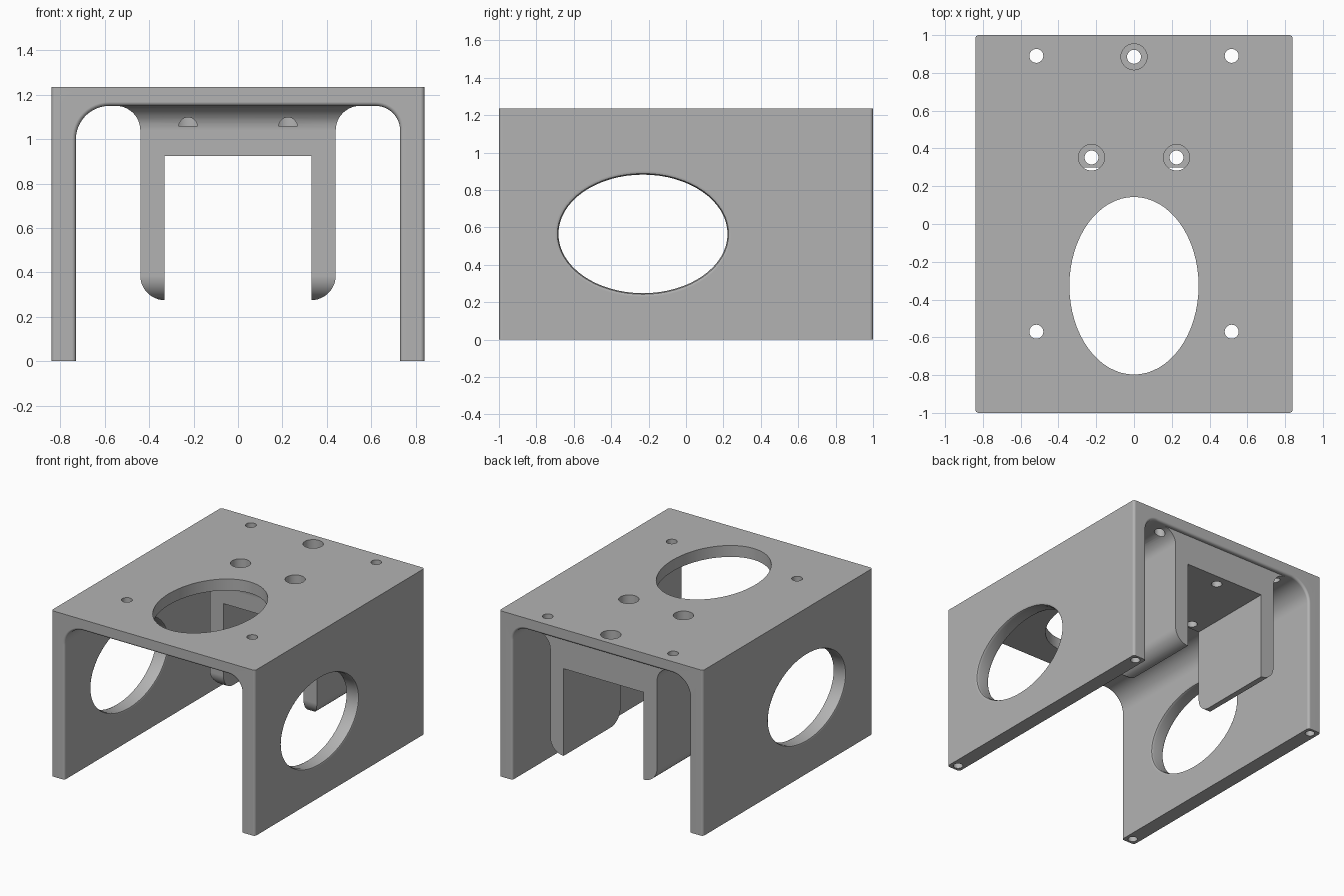
import bpy, bmesh
from math import cos, sin, pi, radians
from mathutils import Vector

cube = bpy.data.objects.get("Cube")
if cube:
    bpy.data.objects.remove(cube, do_unlink=True)

grey = bpy.data.materials.new("plain grey")
grey.use_nodes = True
tone = (0.45, 0.45, 0.45, 1)
grey.diffuse_color = tone
grey.node_tree.nodes["Principled BSDF"].inputs["Base Color"].default_value = tone


def make_object(name, bm):
    bmesh.ops.recalc_face_normals(bm, faces=bm.faces[:])
    mesh = bpy.data.meshes.new(name)
    bm.to_mesh(mesh)
    bm.free()
    mesh.materials.append(grey)
    ob = bpy.data.objects.new(name, mesh)
    bpy.context.collection.objects.link(ob)
    return ob


def arc(cx, cz, r, start, end, n=12):
    return [(cx + r * cos(radians(start + (end - start) * i / n)),
             cz + r * sin(radians(start + (end - start) * i / n))) for i in range(n + 1)]


def prism(points, axis, lo, hi):
    """Extrude a closed profile along the x or y axis."""
    bm = bmesh.new()
    place = (lambda a, z: (lo, a, z)) if axis == "x" else (lambda a, z: (a, lo, z))
    face = bm.faces.new([bm.verts.new(place(*p)) for p in points])
    ext = bmesh.ops.extrude_face_region(bm, geom=[face])
    shift = Vector((hi - lo, 0, 0)) if axis == "x" else Vector((0, hi - lo, 0))
    bmesh.ops.translate(bm, vec=shift,
                        verts=[v for v in ext["geom"] if isinstance(v, bmesh.types.BMVert)])
    return bm


def loft(name, axis, u, v, rings, n=32):
    """Closed cutter from elliptical rings (position, radius u, radius v)."""
    bm = bmesh.new()
    loops = []
    for pos, ru, rv in rings:
        loop = []
        for i in range(n):
            a, b = u + ru * cos(2 * pi * i / n), v + rv * sin(2 * pi * i / n)
            loop.append(bm.verts.new((a, b, pos) if axis == "z" else (pos, a, b)))
        loops.append(loop)
    for p, q in zip(loops, loops[1:]):
        for i in range(n):
            j = (i + 1) % n
            bm.faces.new((p[i], p[j], q[j], q[i]))
    bm.faces.new(loops[0])
    bm.faces.new(loops[-1])
    return make_object(name, bm)


def combine(ob, other, operation):
    mod = ob.modifiers.new("combine", "BOOLEAN")
    mod.operation, mod.object, mod.solver = operation, other, "EXACT"
    bpy.context.view_layer.objects.active = ob
    bpy.ops.object.modifier_apply(modifier=mod.name)
    bpy.data.objects.remove(other, do_unlink=True)


W, IN, TOP, UNDER = 0.84, 0.73, 1.235, 1.15

# Housing: an upside-down channel with filleted inner corners
profile = [(-W, 0), (-W, TOP), (W, TOP), (W, 0), (IN, 0)]
profile += arc(IN - 0.11, UNDER - 0.11, 0.11, 0, 90)
profile += arc(-IN + 0.15, UNDER - 0.15, 0.15, 90, 180)
profile += [(-IN, 0)]
bm = prism(profile, "y", -1, 1)
soft = []
for e in bm.edges:
    a, b = e.verts[0].co, e.verts[1].co
    mid = (a + b) / 2
    if abs(abs(mid.y) - 1) < 0.001:
        inner = abs(mid.x) < IN + 0.01 and mid.z < UNDER + 0.01
        corner = abs(mid.x) > W - 0.01 and abs(a.z - b.z) > 0.5
        if inner or corner:
            soft.append(e)
bmesh.ops.bevel(bm, geom=soft, offset=0.018, segments=4, profile=0.5, affect="EDGES")
housing = make_object("housing", bm)

# Hanging bracket: front outline crossed with side outline
R, OUT, GAP, LOW, ROOF = 0.11, 0.44, 0.33, 0.275, 0.925
half = [(GAP, ROOF), (GAP, LOW)]
half += arc(OUT - R, LOW + R, R, -90, 0)[1:]
half += arc(OUT + R, UNDER - R, R, 180, 90) + [(OUT + R, 1.2)]
outline = half + [(-x, z) for x, z in reversed(half)]
bracket = make_object("bracket", prism(outline, "y", 0.1, 0.97))
FRONT = 0.3
side = [(1.1, 1.2), (1.1, LOW)] + arc(FRONT + R, LOW + R, R, 270, 180)
side += arc(FRONT - R, UNDER - R, R, 0, 90) + [(FRONT - R, 1.2)]
combine(bracket, make_object("bracket_side", prism(side, "x", -0.7, 0.7)), "INTERSECT")
combine(housing, bracket, "UNION")

# Oval openings with softened rims in both side walls
e = 0.02
steps = [(IN - 0.01, e), (IN, e), (IN + 0.3 * e, 0.3 * e), (IN + e, 0),
         (W - e, 0), (W - 0.3 * e, 0.3 * e), (W, e), (W + 0.01, e)]
for s in (-1, 1):
    rings = [(s * x, 0.452 + g, 0.317 + g) for x, g in steps]
    combine(housing, loft("wall_opening", "x", -0.23, 0.565, rings, 64), "DIFFERENCE")

# Oval opening in the top plate
combine(housing, loft("top_opening", "z", 0, -0.327,
                      [(1.0, 0.342, 0.47), (1.3, 0.342, 0.47)], 64), "DIFFERENCE")

# Small screw holes through the plate and up into the wall feet
r = 0.037
for s in (-1, 1):
    for y in (-0.57, 0.89):
        combine(housing, loft("plate_hole", "z", s * 0.517, y,
                              [(0.97, r, r), (1.3, r, r)], 24), "DIFFERENCE")
    for y in (-0.95, 0.95):
        combine(housing, loft("foot_hole", "z", s * 0.785, y,
                              [(-0.05, 0.033, 0.033), (0.25, 0.033, 0.033)], 24), "DIFFERENCE")

# Counterbored bolt holes through the bracket roof
c = 0.069
for x, y in ((0, 0.885), (-0.225, 0.352), (0.225, 0.352)):
    combine(housing, loft("bolt_hole", "z", x, y,
                          [(0.85, r, r), (1.06, r, r), (1.06, c, c), (1.3, c, c)]), "DIFFERENCE")

# Smooth shading with crisp edges
bpy.ops.object.select_all(action="DESELECT")
housing.select_set(True)
bpy.context.view_layer.objects.active = housing
bpy.ops.object.shade_smooth_by_angle(angle=radians(30))
weighted = housing.modifiers.new("flat_face_normals", "WEIGHTED_NORMAL")
weighted.keep_sharp = True
